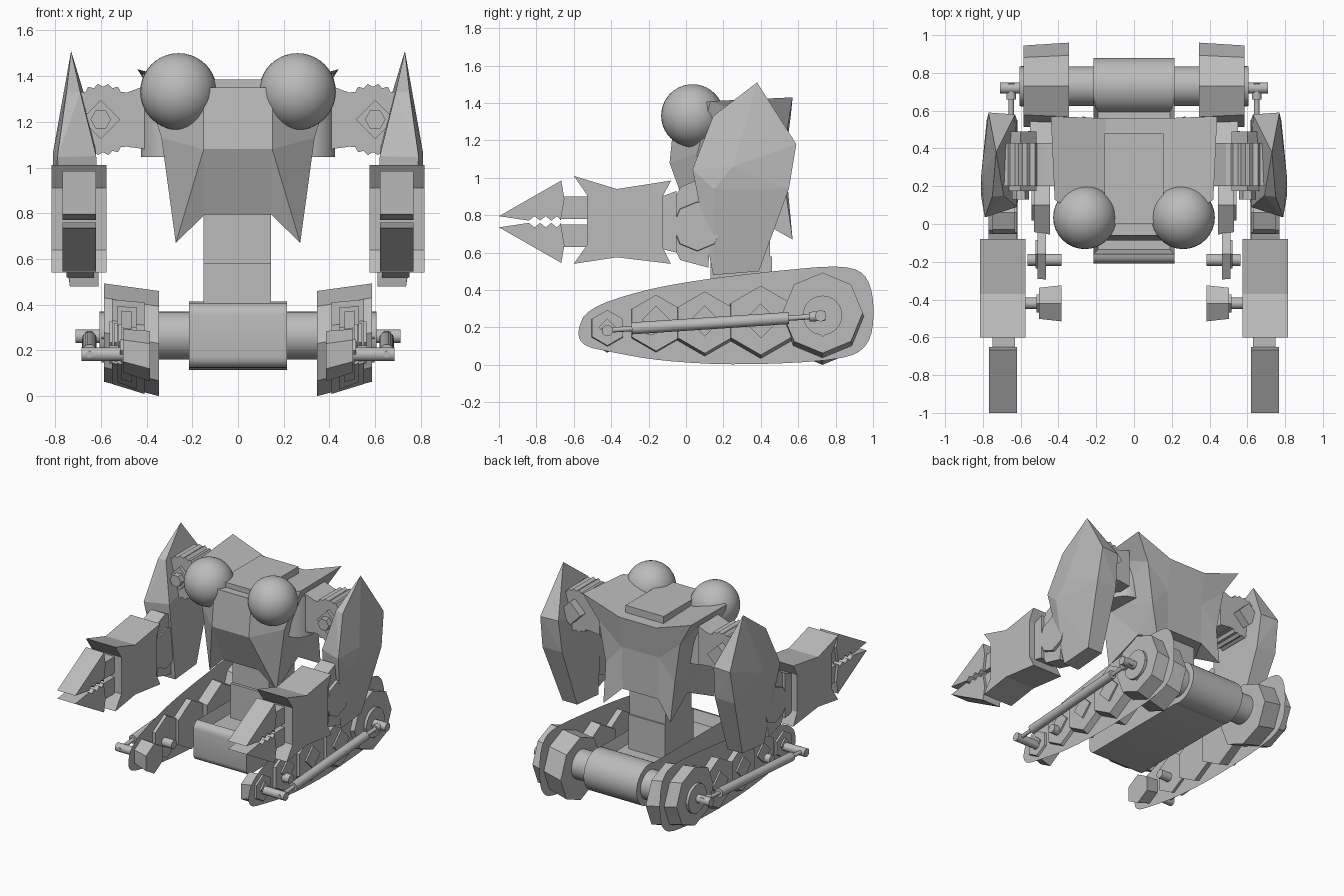
import bpy, bmesh, math
from mathutils import Vector

if "Cube" in bpy.data.objects:
    bpy.data.objects.remove(bpy.data.objects["Cube"], do_unlink=True)

grey = bpy.data.materials.new("plain grey")
grey.use_nodes = True
COLOUR = (0.5, 0.5, 0.5, 1)
grey.diffuse_color = COLOUR
grey.node_tree.nodes["Principled BSDF"].inputs["Base Color"].default_value = COLOUR


def finish(name, bm, smooth=False):
    bmesh.ops.recalc_face_normals(bm, faces=bm.faces)
    me = bpy.data.meshes.new(name)
    bm.to_mesh(me)
    bm.free()
    me.materials.append(grey)
    ob = bpy.data.objects.new(name, me)
    bpy.context.collection.objects.link(ob)
    if smooth:
        bpy.ops.object.select_all(action='DESELECT')
        ob.select_set(True)
        bpy.context.view_layer.objects.active = ob
        bpy.ops.object.shade_smooth_by_angle(angle=math.radians(35))
    return ob


def mesh(name, verts, faces):
    bm = bmesh.new()
    vs = [bm.verts.new(v) for v in verts]
    for f in faces:
        bm.faces.new([vs[i] for i in f])
    return finish(name, bm)


def hull(name, pts):
    bm = bmesh.new()
    for p in pts:
        bm.verts.new(p)
    bmesh.ops.convex_hull(bm, input=bm.verts)
    return finish(name, bm)


def loft(name, a, b, smooth=False):
    # closed solid between two matching rings
    bm = bmesh.new()
    A = [bm.verts.new(p) for p in a]
    B = [bm.verts.new(p) for p in b]
    n = len(A)
    bm.faces.new(A)
    bm.faces.new(B)
    for i in range(n):
        j = (i + 1) % n
        bm.faces.new((A[i], A[j], B[j], B[i]))
    return finish(name, bm, smooth)


def prism_x(name, prof, x0, x1):
    return loft(name, [(x0, y, z) for y, z in prof], [(x1, y, z) for y, z in prof])


def box(name, x0, x1, y0, y1, z0, z1):
    return prism_x(name, [(y0, z0), (y1, z0), (y1, z1), (y0, z1)], x0, x1)


def rod(name, p, q, r, n=20):
    p, q = Vector(p), Vector(q)
    rot = (q - p).to_track_quat('Z', 'Y')
    def ring(c):
        return [c + rot @ Vector((r * math.cos(math.tau * i / n),
                                  r * math.sin(math.tau * i / n), 0)) for i in range(n)]
    return loft(name, ring(p), ring(q), n > 10)


def ring_x(x, y, z, r, n):
    return [(x, y + r * math.sin(math.tau * i / n), z + r * math.cos(math.tau * i / n))
            for i in range(n)]


def round_off(pts, times=2):
    for _ in range(times):
        out = []
        for i, p in enumerate(pts):
            q = pts[(i + 1) % len(pts)]
            out += [tuple(.75 * a + .25 * b for a, b in zip(p, q)),
                    tuple(.25 * a + .75 * b for a, b in zip(p, q))]
        pts = out
    return pts


# torso: blocky brow, flared shoulder corners, four low points
half = [(.15, -.06, 1.35), (.15, -.088, 1.08), (.15, .56, 1.33), (.42, .13, 1.41),
        (.44, .57, 1.43), (.335, .06, 1.13), (.272, .06, .67), (.145, .03, .795),
        (.272, .57, .67), (.145, .53, .795), (.33, .54, 1.25), (.25, .34, .8),
        (.28, .53, .95), (.15, .53, 1.1)]
N = len(half)
verts = half + [(-x, y, z) for x, y, z in half]
side_faces = [(0, 3, 5, 1), (0, 2, 4, 3), (1, 5, 6), (1, 6, 7), (3, 4, 10), (3, 10, 5),
              (5, 10, 12), (5, 12, 11), (5, 11, 6), (12, 8, 11), (6, 11, 7), (11, 9, 7),
              (11, 8, 9), (8, 12, 13, 9), (12, 10, 13), (10, 4, 2, 13)]
faces = side_faces + [tuple(i + N for i in f) for f in side_faces]
for a, b in ((0, 1), (1, 7), (7, 9), (9, 13), (13, 2), (2, 0)):
    faces.append((a, b, b + N, a + N))
mesh("torso", verts, faces)
box("top_hatch", -.155, .155, .0, .48, 1.3, 1.385)

# waist column
box("waist_lower", -.15, .145, .13, .46, .3, .58)
box("waist_upper", -.15, .145, .15, .45, .57, .85)

# chassis with a sunken top and a drum around the rear axle
bm = bmesh.new()
bmesh.ops.create_cube(bm, size=1)
for v in bm.verts:
    v.co = (v.co.x * .43, .29 + v.co.y, .265 + v.co.z * .285)
bmesh.ops.bevel(bm, geom=[e for e in bm.edges if abs(e.verts[0].co.x - e.verts[1].co.x) > .1],
                offset=.05, segments=4, affect='EDGES', profile=.5)
bm.normal_update()
top = max(bm.faces, key=lambda f: f.calc_center_median().z)
bmesh.ops.inset_individual(bm, faces=[top], thickness=.035)
for v in top.verts:
    v.co.z -= .08
    v.co.y = min(v.co.y, .66)
finish("chassis", bm, True)
rod("rear_drum", (-.215, .73, .265), (.215, .73, .265), .15, 32)
rod("rear_axle", (-.605, .73, .265), (.605, .73, .265), .105, 32)

track = [(-.585, .175), (-.53, .3), (-.25, .395), (.07, .455), (.5, .505), (.86, .535),
         (.98, .47), (1.01, .28), (.98, .1), (.84, .025), (.29, -.003), (-.14, .02),
         (-.41, .07), (-.55, .1)]
# wheel rows: y, z, inner x, outer x, inner radius, outer radius, sides
wheels = [(-.42, .185, .385, .503, .11, .095, 6), (-.16, .225, .465, .51, .155, .15, 6),
          (.1, .22, .445, .53, .18, .165, 6), (.4, .22, .41, .55, .2, .185, 6),
          (.73, .24, .345, .585, .23, .215, 8)]
# lower edge of the upper jaw carries the teeth
claw = [(-1, .03), (-.667, .22), (-.65, .125), (-.67, .008)]
claw += [(-.69 - .03 * i, (.03, .006)[i % 2]) for i in range(6)]

for s, side in ((1, "left"), (-1, "right")):
    def nm(part):
        return side + "_" + part

    # eye
    bm = bmesh.new()
    bmesh.ops.create_uvsphere(bm, u_segments=32, v_segments=20, radius=.168)
    bmesh.ops.translate(bm, verts=bm.verts, vec=(s * .26, .035, 1.332))
    finish(nm("eye"), bm, True)

    # upright track plate
    bm = bmesh.new()
    bm.faces.new([bm.verts.new((s * .488, y, z)) for y, z in round_off(track)])
    finish(nm("track_plate"), bm)

    # wheels with square hub plates
    for k, (y, z, xa, xb, ra, rb, n) in enumerate(wheels):
        lift = .2 * (xb - xa)
        loft(nm("wheel_%d" % k), ring_x(s * xa, y, z - .01, ra, n),
             ring_x(s * xb, y, z - .01 + lift, rb, n))
        loft(nm("hub_%d" % k), ring_x(s * xb, y, z + .015, rb * .5, 4),
             ring_x(s * (xb + .012), y, z + .015, rb * .5, 4))
    rod(nm("roller_pin"), (s * .385, -.19, .19), (s * .565, -.19, .19), .032)

    # outer piston with pins
    rod(nm("piston_sleeve"), (s * .65, -.29, .195), (s * .65, .55, .25), .032)
    rod(nm("piston_rod"), (s * .65, -.45, .183), (s * .65, .74, .262), .014)
    rod(nm("piston_front_pin"), (s * .49, -.42, .183), (s * .685, -.42, .183), .03)
    rod(nm("piston_rear_pin"), (s * .57, .72, .262), (s * .71, .72, .262), .03)
    rod(nm("piston_eye"), (s * .65, .66, .257), (s * .65, .745, .262), .026)

    # shoulder mount and link
    rod(nm("shoulder_mount"), (s * .3, .26, 1.045), (s * .3, .26, 1.345), .125, 32)
    hull(nm("shoulder_link"), [(s * x, y, z) for y in (.2, .43)
         for x, z in ((.4, 1.08), (.4, 1.36), (.48, 1.09), (.56, 1.3), (.56, 1.12))])

    # toothed shoulder joint
    teeth = 22
    def gear(y):
        out = []
        for i in range(teeth * 2):
            a, r = math.tau * i / teeth / 2, (.157, .143)[i % 2]
            out.append((s * (.59 + r * math.cos(a)), y, 1.21 + r * math.sin(a)))
        return out
    loft(nm("shoulder_gear"), gear(.2), gear(.43))
    rod(nm("shoulder_plate"), (s * .6, .175, 1.21), (s * .6, .49, 1.21), .085, 4)
    rod(nm("shoulder_bolt"), (s * .6, .13, 1.21), (s * .6, .2, 1.21), .045, 6)

    # faceted upper arm shell
    shell = [(.73, .38, 1.51), (.69, .15, 1.33), (.75, .145, 1.33), (.63, .58, 1.18),
             (.77, .59, 1.18), (.62, .09, 1.05), (.79, .035, 1.045), (.81, .25, 1.06),
             (.62, .55, .94), (.78, .55, .94), (.81, .15, .94), (.61, .39, .5),
             (.73, .39, .5), (.61, .145, .48), (.735, .145, .48)]
    hull(nm("upper_arm"), [(s * x, y, z) for x, y, z in shell])

    # elbow
    elbow = [(-.06, .62), (-.03, .56), (.12, .52), (.14, .95), (.06, .99), (-.03, .95), (-.06, .89)]
    prism_x(nm("elbow"), elbow, s * .63, s * .75)
    loft(nm("elbow_disc"), ring_x(s * .62, .06, .74, .15, 8), ring_x(s * .77, .06, .74, .13, 8))
    cuff = [(-.13, .62), (-.05, .6), (-.05, .93), (-.13, .9)]
    prism_x(nm("elbow_cuff"), cuff, s * .62, s * .77)

    # flared forearm
    fore = [(-.6, 1.01), (-.37, .94), (-.08, .985), (-.125, .9), (-.125, .63),
            (-.08, .54), (-.37, .575), (-.6, .54), (-.53, .64), (-.53, .91)]
    prism_x(nm("forearm"), fore, s * .575, s * .815)

    # claw links and jaws
    for d, jaw in ((1, "upper"), (-1, "lower")):
        box(nm(jaw + "_claw_link"), s * .63, s * .75, -.67, -.5, .765 + d * .015, .765 + d * .135)
        prism_x(nm(jaw + "_claw"), [(y, .765 + d * z) for y, z in claw], s * .62, s * .767)
